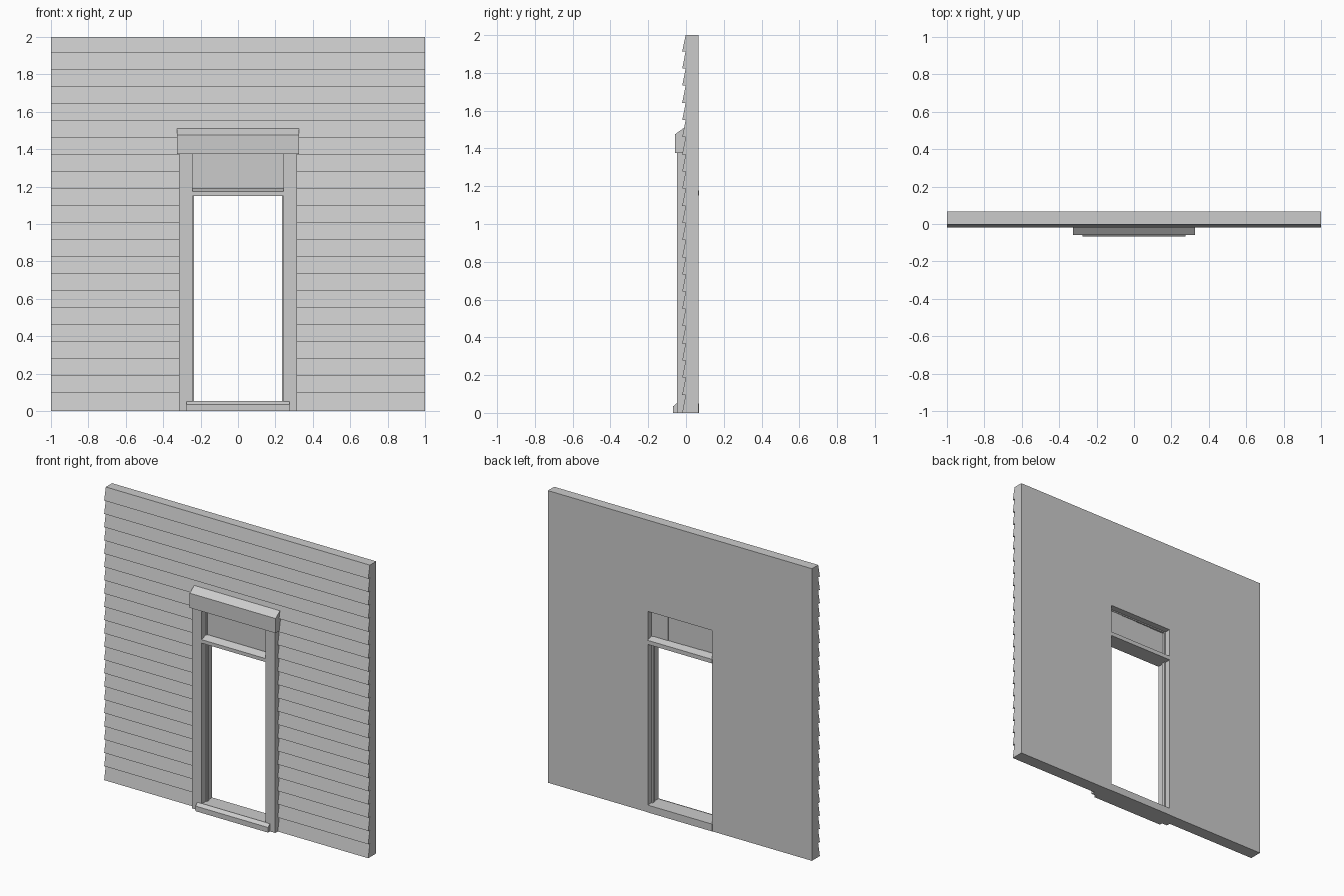
import bpy, bmesh

if "Cube" in bpy.data.objects:
    bpy.data.objects.remove(bpy.data.objects["Cube"])

WALL_BACK = 0.066
HALF_OPEN = 0.243
HEAD_Z = 1.375
BOARDS = 22


def extrude_x(name, profile, x0, x1):
    """Closed prism: a (y, z) profile swept from x0 to x1."""
    bm = bmesh.new()
    face = bm.faces.new([bm.verts.new((x0, y, z)) for y, z in profile])
    ext = bmesh.ops.extrude_face_region(bm, geom=[face], use_keep_orig=True)
    verts = [g for g in ext["geom"] if isinstance(g, bmesh.types.BMVert)]
    bmesh.ops.translate(bm, verts=verts, vec=(x1 - x0, 0, 0))
    bmesh.ops.recalc_face_normals(bm, faces=bm.faces)
    mesh = bpy.data.meshes.new(name)
    bm.to_mesh(mesh)
    bm.free()
    obj = bpy.data.objects.new(name, mesh)
    bpy.context.collection.objects.link(obj)
    return obj


def box(name, x0, x1, y0, y1, z0, z1):
    return extrude_x(name, [(y0, z0), (y1, z0), (y1, z1), (y0, z1)], x0, x1)


# Wall with sawtooth clapboard siding on the front
step = 2 / BOARDS
siding = []
for i in range(BOARDS):
    bottom = i * step + (0.005 if i else 0)
    top = (i + 1) * step + (0.005 if i < BOARDS - 1 else 0)
    siding += [(-0.02, bottom), (-0.002, top)]
wall = extrude_x("clapboard_wall", siding + [(WALL_BACK, 2), (WALL_BACK, 0)], -1, 1)

# Doorway cut through the wall
cutter = box("doorway_cutter", -HALF_OPEN, HALF_OPEN, -0.2, 0.2, -0.1, HEAD_Z)
cutter.hide_render = True
cutter.hide_viewport = True
cut = wall.modifiers.new("doorway", "BOOLEAN")
cut.operation = "DIFFERENCE"
cut.solver = "EXACT"
cut.object = cutter

# Side casings and door stops
for side, s in (("left", -1), ("right", 1)):
    box(side + "_casing", s * HALF_OPEN, s * 0.315, -0.047, 0.0, 0, HEAD_Z)
    box(side + "_stop", s * 0.235, s * (HALF_OPEN + 0.002), 0.0, 0.024, 0.03, HEAD_Z)
box("head_stop", -HALF_OPEN, HALF_OPEN, 0.0, 0.024, HEAD_Z - 0.008, HEAD_Z + 0.002)

# Header with sloped drip cap
extrude_x("header", [(0, HEAD_Z), (-0.058, HEAD_Z), (-0.058, 1.475),
                     (-0.01, 1.51), (0, 1.51)], -0.325, 0.325)

# Threshold through the opening, with a wider sloped nose in front
box("threshold", -0.246, 0.246, -0.048, 0.068, 0, 0.05)
extrude_x("threshold_nose", [(-0.046, 0), (-0.068, 0), (-0.068, 0.035),
                             (-0.046, 0.053)], -0.275, 0.275)

# Transom bar
extrude_x("transom_bar", [(0.068, 1.15), (-0.046, 1.15), (-0.046, 1.174), (0.0, 1.19),
                          (0.024, 1.19), (0.068, 1.178)], -0.246, 0.246)

# Transom panel: flush in front, planks slightly stepped behind
for i in range(4):
    x = -0.24 + i * 0.12
    box(f"transom_plank_{i + 1}", x, x + 0.12, 0.008, 0.012 + i * 0.003, 1.17, HEAD_Z)
